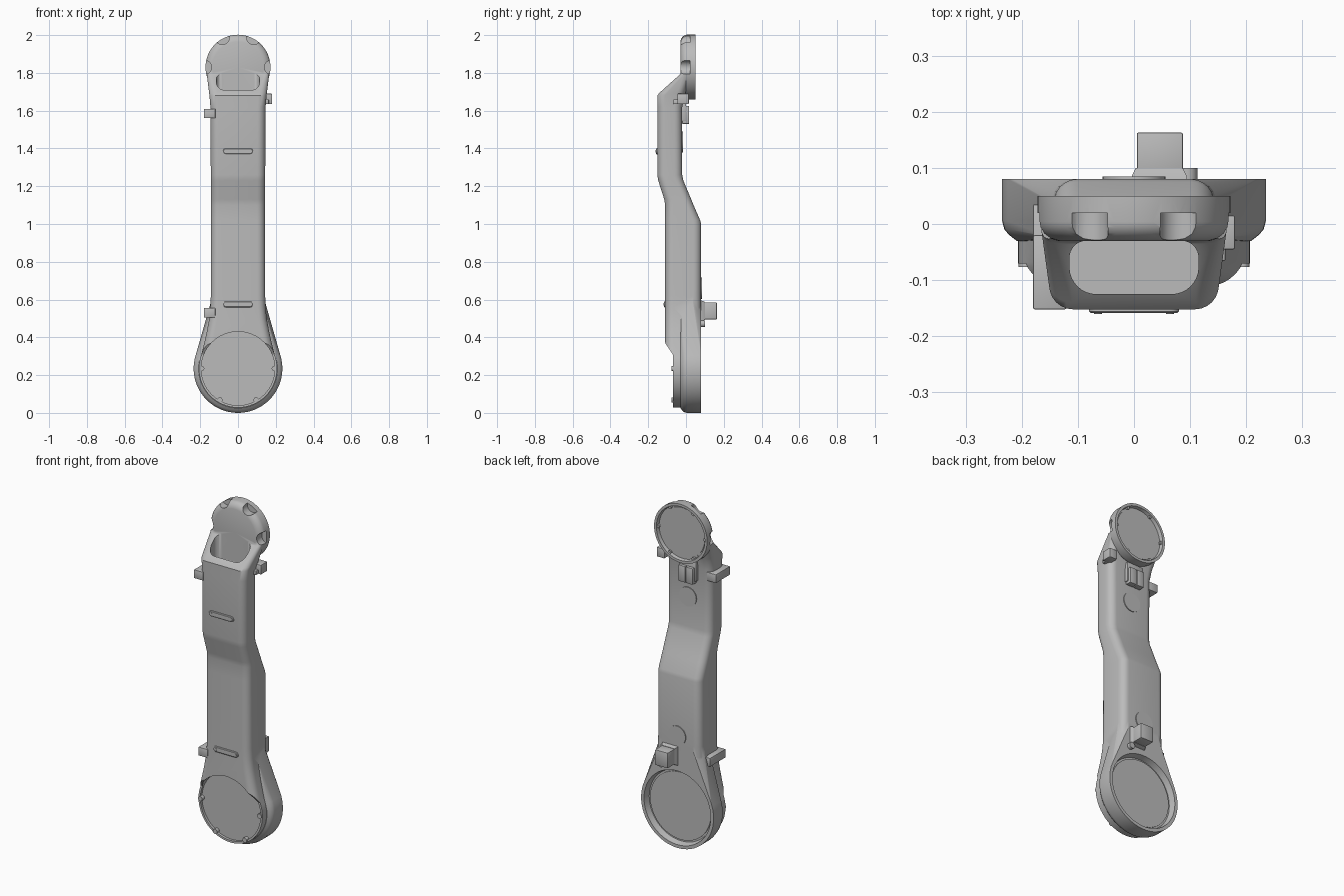
import bpy, bmesh
from math import sin, cos, pi, radians
from mathutils import Vector

if "Cube" in bpy.data.objects:
    bpy.data.objects.remove(bpy.data.objects["Cube"])

grey = bpy.data.materials.new("matte grey")
grey.use_nodes = True
grey.diffuse_color = (0.5, 0.5, 0.5, 1)
grey.node_tree.nodes["Principled BSDF"].inputs["Base Color"].default_value = (0.5, 0.5, 0.5, 1)

LOW, HIGH = 0.235, 1.83          # heights of the two joint centres


def finish(bm, name):
    bmesh.ops.remove_doubles(bm, verts=bm.verts, dist=1e-5)
    bmesh.ops.recalc_face_normals(bm, faces=bm.faces)
    mesh = bpy.data.meshes.new(name)
    bm.to_mesh(mesh)
    bm.free()
    mesh.materials.append(grey)
    ob = bpy.data.objects.new(name, mesh)
    bpy.context.collection.objects.link(ob)
    return ob


def skin(rings, name, caps):
    """Join rings of points with quads."""
    bm = bmesh.new()
    rows = [[bm.verts.new(p) for p in ring] for ring in rings]
    n = len(rows[0])
    for a, b in zip(rows, rows[1:]):
        for i in range(n):
            j = (i + 1) % n
            bm.faces.new((a[i], a[j], b[j], b[i]))
    if caps:
        bm.faces.new(rows[0])
        bm.faces.new(rows[-1])
    return finish(bm, name)


def circle(r, y, z, x=0, n=64):
    return [(x + r * cos(2 * pi * i / n), y, z + r * sin(2 * pi * i / n)) for i in range(n)]


def lathe(name, profile, z, x=0, n=64):
    """Revolve (radius, y) pairs about a front-to-back axis."""
    return skin([circle(r, y, z, x, n) for r, y in profile], name, False)


def disc(name, r, y0, y1, z, x=0, n=64):
    return lathe(name, [(0, y0), (r, y0), (r, y1), (0, y1)], z, x, n)


def hull(name, points):
    bm = bmesh.new()
    for p in points:
        bm.verts.new(p)
    bmesh.ops.convex_hull(bm, input=bm.verts)
    loose = [v for v in bm.verts if not v.link_faces]
    bmesh.ops.delete(bm, geom=loose, context='VERTS')
    bmesh.ops.dissolve_limit(bm, angle_limit=0.01, verts=bm.verts, edges=bm.edges)
    return finish(bm, name)


def box(name, lo, hi, bevel=0.003):
    bm = bmesh.new()
    bmesh.ops.create_cube(bm, size=1)
    for v in bm.verts:
        v.co = Vector([(l + h) / 2 + c * (h - l) for l, h, c in zip(lo, hi, v.co)])
    bmesh.ops.bevel(bm, geom=bm.edges[:], offset=bevel, segments=2, profile=0.5, affect='EDGES')
    return finish(bm, name)


def combine(ob, other, operation):
    """Apply a boolean and remove the second object."""
    mod = ob.modifiers.new(operation, 'BOOLEAN')
    mod.operation = operation
    mod.object = other
    mod.solver = 'EXACT'
    bpy.context.view_layer.objects.active = ob
    bpy.ops.object.modifier_apply(modifier=mod.name)
    bpy.data.objects.remove(other)


def section(z, front, back, half):
    """Rounded rectangle across the arm."""
    r = min(0.042, (back - front) * 0.42)
    pts = []
    for k, (sx, y) in enumerate([(1, back - r), (-1, back - r), (-1, front + r), (1, front + r)]):
        for s in range(7):
            a = (k + s / 6) * pi / 2
            pts.append((sx * (half - r) + r * cos(a), y + r * sin(a), z))
    return pts


# Main arm: height, front, back, half width
arm = skin([section(*s) for s in [
    (0.24, -0.11, 0.05, 0.203), (0.3, -0.11, 0.055, 0.196), (0.36, -0.11, 0.06, 0.181),
    (0.43, -0.11, 0.07, 0.165), (0.5, -0.11, 0.078, 0.152),
    (0.56, -0.11, 0.08, 0.146), (0.62, -0.11, 0.08, 0.144), (1.0, -0.11, 0.08, 0.143),
    (1.02, -0.11, 0.075, 0.143), (1.1, -0.11, 0.04, 0.143), (1.13, -0.115, 0.028, 0.143),
    (1.23, -0.147, -0.014, 0.143), (1.26, -0.152, -0.02, 0.144), (1.62, -0.152, -0.02, 0.146),
    (1.68, -0.152, -0.008, 0.151), (1.695, -0.14, -0.003, 0.153), (1.79, -0.034, 0.02, 0.165),
    (1.86, 0.0, 0.022, 0.167)]], "arm_body", True)

# Pocket behind the sloped shoulder
pocket = []
for sx in (-1, 1):
    for a in [i * pi / 16 for i in range(9)]:
        pocket.append((sx * (0.067 + 0.048 * cos(a)), -0.077 - 0.048 * sin(a)))
        pocket.append((sx * (0.085 + 0.03 * cos(a)), -0.06 + 0.03 * sin(a)))
combine(arm, hull("pocket_cutter", [(x, y, z) for x, y in pocket for z in (1.6, 2.1)]), 'DIFFERENCE')

# Lower joint: front drum and teardrop flange
combine(arm, disc("front_drum", 0.207, -0.09, 0.0, LOW), 'UNION')
flange_pts = []
for r, y in [(0.209, -0.03), (0.222, -0.02), (0.231, -0.01), (0.235, 0.005), (0.235, 0.08)]:
    flange_pts += circle(r, y, LOW)
for sx in (-1, 1):
    flange_pts += [(sx * 0.136, -0.025, 0.56), (sx * 0.14, 0.035, 0.6), (sx * 0.1, 0.08, 0.6)]
combine(arm, hull("flange", flange_pts), 'UNION')

# Front dish, lowered rim and rear recess
combine(arm, hull("rim_cutter", [(x, y, z) for x in (-0.5, 0.5) for y, z in
        [(-0.3, 0.42), (-0.11, 0.37), (-0.07, 0.31), (-0.07, -0.2), (-0.3, -0.2)]]), 'DIFFERENCE')
combine(arm, disc("dish_cutter", 0.195, -0.3, -0.055, LOW), 'DIFFERENCE')
combine(arm, lathe("recess_cutter", [(0, 0.2), (0.216, 0.2), (0.216, 0.08), (0.207, 0.045), (0, 0.045)],
                   LOW), 'DIFFERENCE')

# Upper joint with rounded front edge and bolt notches cut through rim and shoulder
combine(arm, lathe("upper_joint", [(0, -0.03), (0.135, -0.03), (0.15, -0.026), (0.163, -0.017),
        (0.17, -0.006), (0.172, 0.004), (0.172, 0.05), (0.157, 0.05), (0.153, 0.03), (0, 0.03)],
        HIGH), 'UNION')
for deg in (0, 62, 118, 180):
    a = radians(deg)
    combine(arm, disc("notch_cutter", 0.037, -0.1, 0.02, HIGH + 0.177 * sin(a), 0.177 * cos(a), 32),
            'DIFFERENCE')

# Rear cover plates
disc("lower_rear_cover", 0.197, 0.04, 0.051, LOW)
disc("upper_rear_cover", 0.146, 0.025, 0.035, HIGH)
disc("lower_round_cap", 0.056, 0.07, 0.085, 0.66, 0.0, 40)
disc("upper_round_cap", 0.056, -0.03, -0.015, 1.435, 0.0, 40)

# Lugs around the front dish and the upper rear ring
for deg in (0, 180, 240, 300):
    a = radians(deg)
    disc("dish_lug", 0.014, -0.077, -0.045, LOW + 0.192 * sin(a), 0.192 * cos(a), 16)
for k in range(6):
    a = k * pi / 3
    disc("ring_lug", 0.009, 0.025, 0.044, HIGH + 0.151 * sin(a), 0.151 * cos(a), 12)

# Front grip bars with end screws
for z, y in ((1.385, -0.152), (0.575, -0.11)):
    pts = []
    for sx in (-1, 1):
        pts += circle(0.016, y + 0.01, z, sx * 0.064, 20) + circle(0.016, y - 0.004, z, sx * 0.064, 20)
        pts += circle(0.012, y - 0.007, z, sx * 0.064, 20)
        disc("grip_screw", 0.007, y - 0.0085, y, z, sx * 0.064, 12)
    hull("grip_bar", pts)

# Side clips
box("upper_right_clip", (-0.18, -0.152, 1.56), (-0.12, -0.02, 1.61))
box("lower_right_clip", (-0.18, -0.11, 0.505), (-0.12, 0.035, 0.555))
box("upper_left_clip", (0.13, -0.045, 1.635), (0.18, 0.015, 1.69))
box("upper_left_clip_foot", (0.13, -0.066, 1.635), (0.163, -0.03, 1.66))

# Rear connector post
hull("post_base", [(x, y, z) for y, g in ((0.07, 0.01), (0.085, 0.007), (0.1, 0.0))
                   for x in (0.003 - g, 0.087 + g) for z in (0.493 - g, 0.587 + g)])
box("connector_post", (0.005, 0.08, 0.495), (0.087, 0.163, 0.585))
disc("post_screw", 0.018, 0.07, 0.1, 0.472, 0.095, 24)

# Rear socket bracket below the upper joint
box("socket_plate", (-0.065, -0.03, 1.545), (0.045, 0.0, 1.66))
for x in (-0.055, -0.006):
    box("socket_block", (x, -0.02, 1.53), (x + 0.045, 0.016, 1.625))

# Smooth shading with sharp edges kept
bpy.ops.object.select_all(action='DESELECT')
for ob in bpy.context.collection.objects:
    if ob.type == 'MESH' and grey.name in ob.data.materials:
        ob.select_set(True)
        bpy.context.view_layer.objects.active = ob
bpy.ops.object.shade_smooth_by_angle(angle=radians(32))
